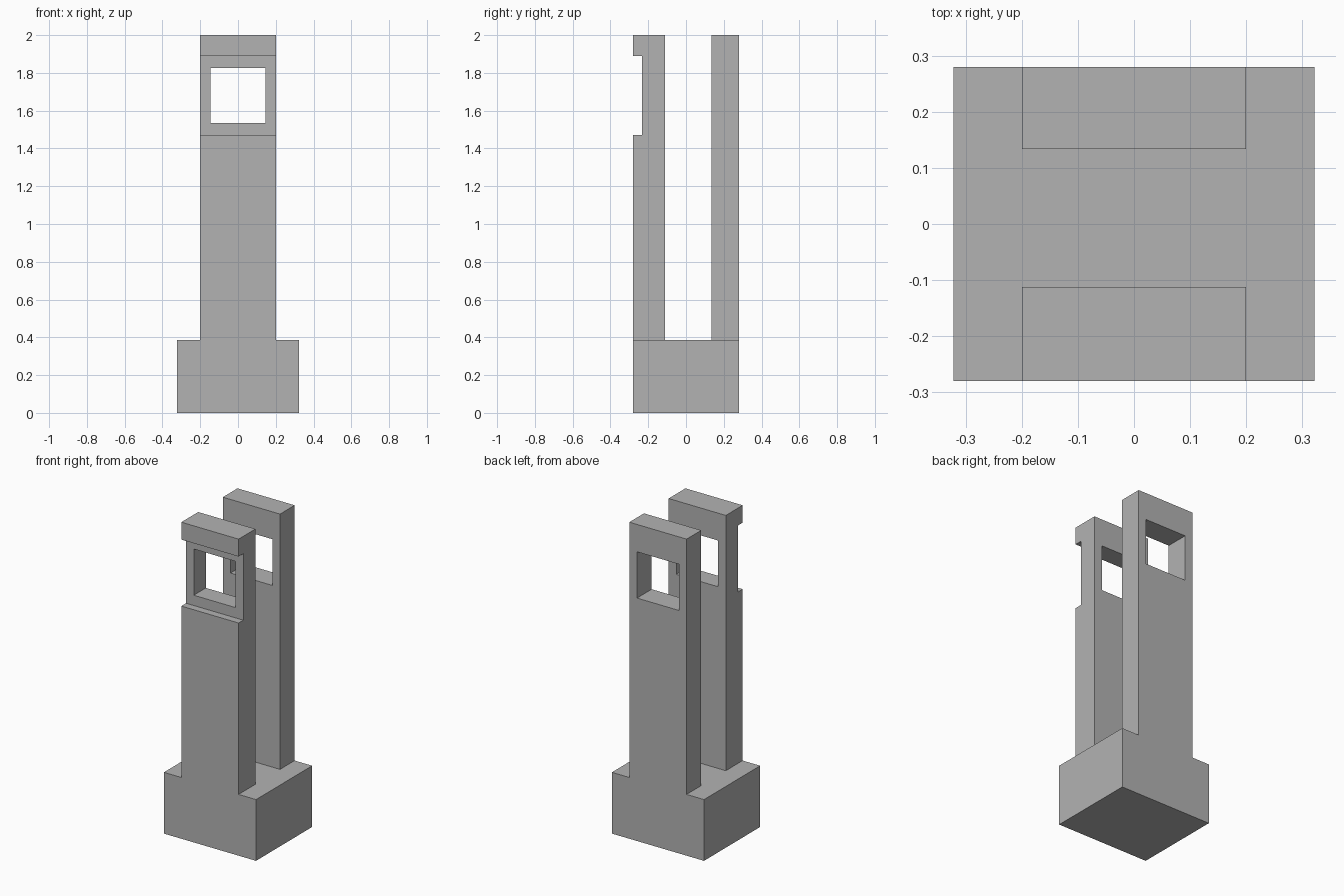
import bpy

if "Cube" in bpy.data.objects:
    bpy.data.objects.remove(bpy.data.objects["Cube"])

grey = bpy.data.materials.new("plain_grey")
grey.diffuse_color = (0.45, 0.45, 0.45, 1)
grey.use_nodes = True
grey.node_tree.nodes["Principled BSDF"].inputs["Base Color"].default_value = grey.diffuse_color

BASE_TOP = 0.387


def box(name, x, y, z):
    """Box from (min, max) ranges on each axis."""
    v = [(a, b, c) for a in x for b in y for c in z]
    f = [(0, 1, 3, 2), (4, 6, 7, 5), (0, 4, 5, 1),
         (2, 3, 7, 6), (0, 2, 6, 4), (1, 5, 7, 3)]
    mesh = bpy.data.meshes.new(name)
    mesh.from_pydata(v, [], f)
    mesh.materials.append(grey)
    obj = bpy.data.objects.new(name, mesh)
    bpy.context.collection.objects.link(obj)
    return obj


def combine(target, tool, operation):
    """Apply an exact boolean and discard the tool."""
    mod = target.modifiers.new(tool.name, 'BOOLEAN')
    mod.operation, mod.solver, mod.object = operation, 'EXACT', tool
    bpy.context.view_layer.objects.active = target
    bpy.ops.object.modifier_apply(modifier=mod.name)
    bpy.data.objects.remove(tool)


# Base block with two upright posts rising flush with its front and back
tower = box("twin_post_tower", (-0.322, 0.322), (-0.28, 0.28), (0, BASE_TOP))
for name, y in (("front_post", (-0.28, -0.112)), ("back_post", (0.134, 0.28))):
    combine(tower, box(name, (-0.2, 0.2), y, (BASE_TOP, 2)), 'UNION')

# Shallow recess across the front post
combine(tower, box("recess", (-0.4, 0.4), (-0.5, -0.233), (1.47, 1.89)), 'DIFFERENCE')

# Square window through both posts
combine(tower, box("window", (-0.146, 0.146), (-0.5, 0.5), (1.535, 1.827)), 'DIFFERENCE')
